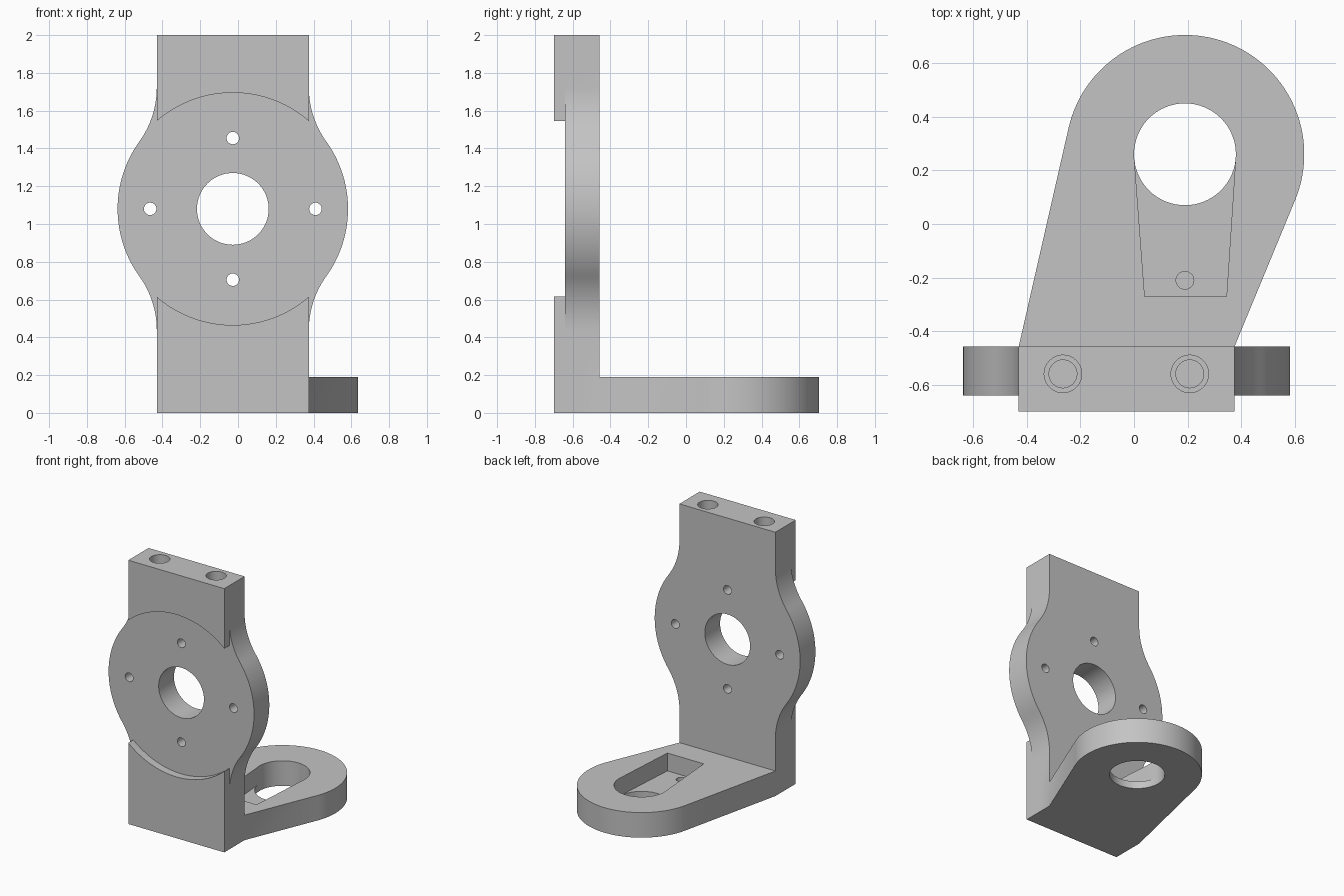
import bpy, bmesh
from math import atan2, acos, cos, sin, sqrt, pi, hypot
from mathutils import Vector

cube = bpy.data.objects.get("Cube")
if cube:
    bpy.data.objects.remove(cube, do_unlink=True)

grey = bpy.data.materials.new("machined grey")
grey.use_nodes = True
grey.diffuse_color = (0.55, 0.55, 0.55, 1)
grey.node_tree.nodes["Principled BSDF"].inputs["Base Color"].default_value = grey.diffuse_color


def arc(cx, cy, r, start, end, steps):
    """Points along an arc, angles in radians."""
    angles = [start + (end - start) * i / steps for i in range(steps + 1)]
    return [(cx + r * cos(a), cy + r * sin(a)) for a in angles]


def circle(cx, cy, r, steps=64):
    return arc(cx, cy, r, 0, 2 * pi, steps)[:-1]


def prism(name, points, axis, low, high):
    """Extrude a closed outline along y (points are x, z) or z (points are x, y)."""
    bm = bmesh.new()
    place = (lambda p: (p[0], low, p[1])) if axis == "y" else (lambda p: (p[0], p[1], low))
    face = bm.faces.new([bm.verts.new(place(p)) for p in points])
    extruded = bmesh.ops.extrude_face_region(bm, geom=[face])["geom"]
    shift = Vector((0, high - low, 0) if axis == "y" else (0, 0, high - low))
    bmesh.ops.translate(bm, vec=shift, verts=[v for v in extruded if isinstance(v, bmesh.types.BMVert)])
    bmesh.ops.recalc_face_normals(bm, faces=bm.faces)
    mesh = bpy.data.meshes.new(name)
    bm.to_mesh(mesh)
    bm.free()
    mesh.materials.append(grey)
    obj = bpy.data.objects.new(name, mesh)
    bpy.context.collection.objects.link(obj)
    return obj


def combine(target, tool, operation):
    """Apply a boolean and discard the tool."""
    mod = target.modifiers.new(operation.lower(), "BOOLEAN")
    mod.operation, mod.solver, mod.object = operation, "EXACT", tool
    bpy.context.view_layer.objects.active = target
    bpy.ops.object.modifier_apply(modifier=mod.name)
    bpy.data.objects.remove(tool, do_unlink=True)


def cut(target, points, axis, low, high):
    combine(target, prism("cutter", points, axis, low, high), "DIFFERENCE")


# Main dimensions
mid_x, half, hub_z, hub_r = -0.0275, 0.4025, 1.08, 0.61
front, plate_front, back, height = -0.70, -0.64, -0.457, 2.0
fillet = 0.49
arm_top, pocket_floor = 0.19, 0.055
eye_x, eye_y, eye_r, bore = 0.19, 0.26, 0.445, 0.19

# Upright plate: column sides blending into a round hub
rise = sqrt((hub_r + fillet) ** 2 - (half + fillet) ** 2)
phi = atan2(rise, half + fillet)
side = [(half, 0)]
side += arc(half + fillet, hub_z - rise, fillet, pi, pi - phi, 16)
side += arc(0, hub_z, hub_r, -phi, phi, 32)[1:-1]
side += arc(half + fillet, hub_z + rise, fillet, pi + phi, pi, 16)
side += [(half, height)]
outline = [(mid_x + x, z) for x, z in side] + [(mid_x - x, z) for x, z in reversed(side)]
bracket = prism("bracket", outline, "y", plate_front, back)

# Raised front pads above and below the hub recess
recess_r = 0.615
lean = acos(half / recess_r)
for sign, end in ((1, height), (-1, 0)):
    pad = arc(mid_x, hub_z, recess_r, sign * lean, sign * (pi - lean), 40)
    pad += [(mid_x - half, end), (mid_x + half, end)]
    combine(bracket, prism("pad", pad, "y", front, plate_front), "UNION")


# Foot: tapered arm with a round end, tangent to both column corners
def tangent_angle(px, sign):
    dx, dy = px - eye_x, back - eye_y
    return atan2(dy, dx) + sign * acos(eye_r / hypot(dx, dy))


left, right = mid_x - half, mid_x + half
a_right = tangent_angle(right, 1)
a_left = tangent_angle(left, -1) + 2 * pi
foot = arc(eye_x, eye_y, eye_r, a_right, a_left, 64)
foot += [(left, back), (left, back - 0.1), (right, back - 0.1), (right, back)]
combine(bracket, prism("foot", foot, "z", 0, arm_top), "UNION")

# Foot pocket, through bore and blind pilot hole
pocket = arc(eye_x, eye_y, bore, 0, pi, 32) + [(0.04, -0.27), (0.345, -0.27)]
cut(bracket, pocket, "z", pocket_floor, arm_top + 0.1)
cut(bracket, circle(eye_x, eye_y, bore), "z", -0.1, arm_top + 0.1)
cut(bracket, circle(eye_x, -0.21, 0.033, 32), "z", 0.02, 0.1)

# Hub bore and four bolt holes
cut(bracket, circle(mid_x, hub_z, bore), "y", -1, 0)
for dx, dz in ((0.4375, 0), (-0.4375, 0), (0, 0.375), (0, -0.375)):
    cut(bracket, circle(mid_x + dx, hub_z + dz, 0.033, 32), "y", -1, 0)

# Counterbored holes in the top edge
for x in (-0.265, 0.208):
    cut(bracket, circle(x, -0.559, 0.07, 40), "z", height - 0.25, height + 0.1)
    cut(bracket, circle(x, -0.559, 0.052, 40), "z", height - 0.45, height - 0.2)

# Smooth curved walls, crisp edges
bpy.ops.object.select_all(action="DESELECT")
bracket.select_set(True)
bpy.context.view_layer.objects.active = bracket
bpy.ops.object.shade_smooth_by_angle()
